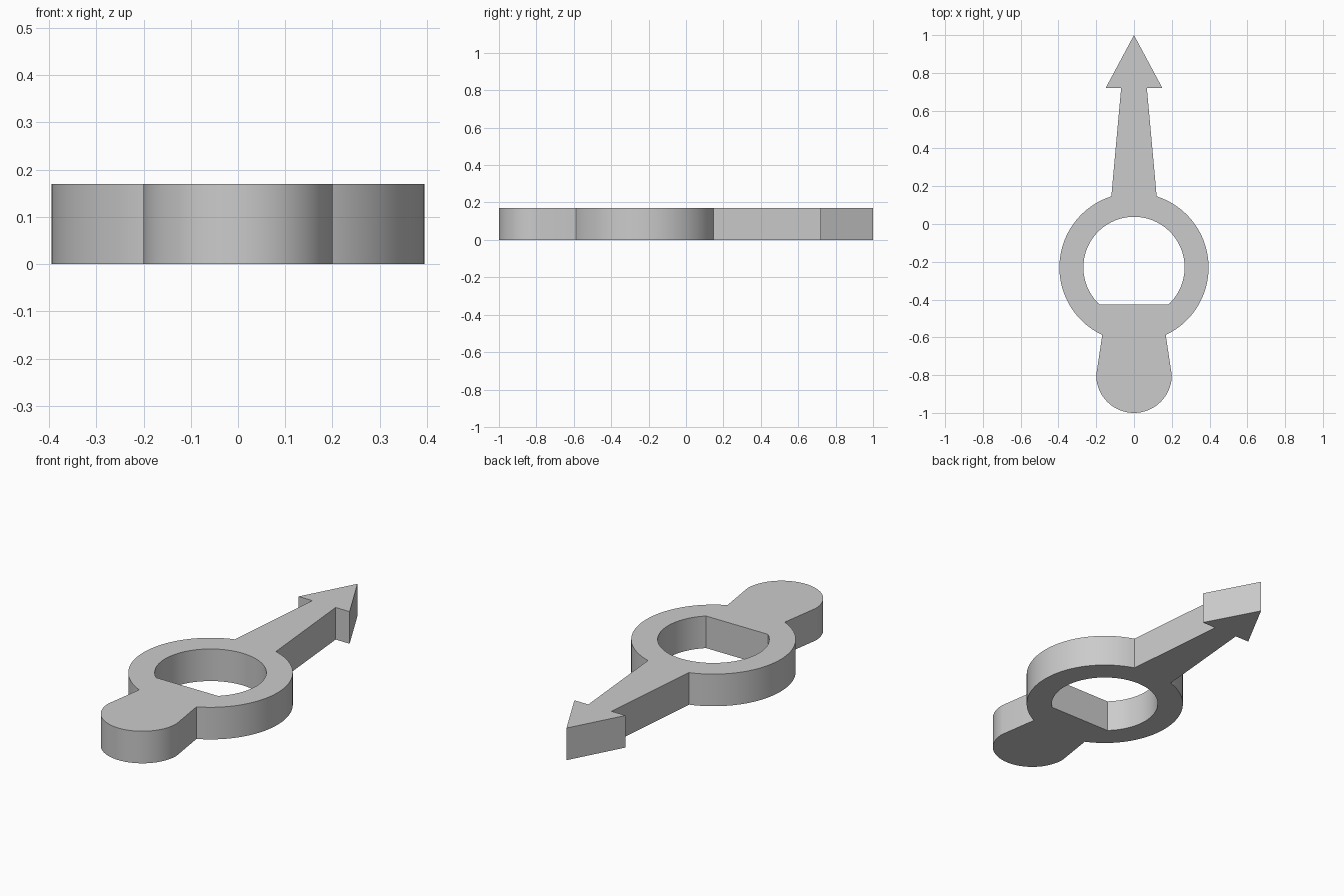
import bpy, bmesh
from math import sin, cos, acos, asin, pi, radians

cube = bpy.data.objects.get("Cube")
if cube:
    bpy.data.objects.remove(cube, do_unlink=True)

HEIGHT = 0.17
RING_Y, RING_R, HOLE_R = -0.23, 0.395, 0.268
TAIL_Y, TAIL_R = -0.80, 0.20
FLAT_Y = -0.427


def arc(cy, r, start, end, n):
    """Points on a circle centred on x = 0."""
    angles = [start + (end - start) * i / n for i in range(n + 1)]
    return [(r * cos(a), cy + r * sin(a)) for a in angles]


def add_loop(bm, points):
    verts = [bm.verts.new((x, y, 0)) for x, y in points]
    return [bm.edges.new((v, verts[i - 1])) for i, v in enumerate(verts)]


# Right half of the outline: arrow head, tapered shaft, ring, rounded tail
half = [(0, 1), (0.15, 0.72), (0.068, 0.72)]
half += arc(RING_Y, RING_R, acos(0.12 / RING_R), -acos(0.168 / RING_R), 48)
half += arc(TAIL_Y, TAIL_R, 0, -pi / 2, 32)
half[-1] = (0, TAIL_Y - TAIL_R)
outline = half + [(-x, y) for x, y in half[-2:0:-1]]

# Round hole with one flat side
flat = asin((FLAT_Y - RING_Y) / HOLE_R)
hole = arc(RING_Y, HOLE_R, flat, pi - flat, 80)

bm = bmesh.new()
edges = add_loop(bm, outline) + add_loop(bm, hole)
bmesh.ops.triangle_fill(bm, edges=edges, use_beauty=True, normal=(0, 0, 1))
bm.normal_update()
for face in bm.faces:
    if face.normal.z < 0:
        face.normal_flip()
mesh = bpy.data.meshes.new("pointer")
bm.to_mesh(mesh)
bm.free()

pointer = bpy.data.objects.new("pointer", mesh)
bpy.context.collection.objects.link(pointer)

# Thicken upward into a solid plate
solid = pointer.modifiers.new("thickness", 'SOLIDIFY')
solid.thickness = HEIGHT
solid.offset = 1

bpy.ops.object.select_all(action='DESELECT')
pointer.select_set(True)
bpy.context.view_layer.objects.active = pointer
bpy.ops.object.convert(target='MESH')
bpy.ops.object.shade_smooth_by_angle(angle=radians(20))

# Plain grey finish
grey = bpy.data.materials.new("light grey")
grey.use_nodes = True
colour = (0.6, 0.6, 0.6, 1)
grey.diffuse_color = colour
grey.node_tree.nodes["Principled BSDF"].inputs["Base Color"].default_value = colour
pointer.data.materials.append(grey)
